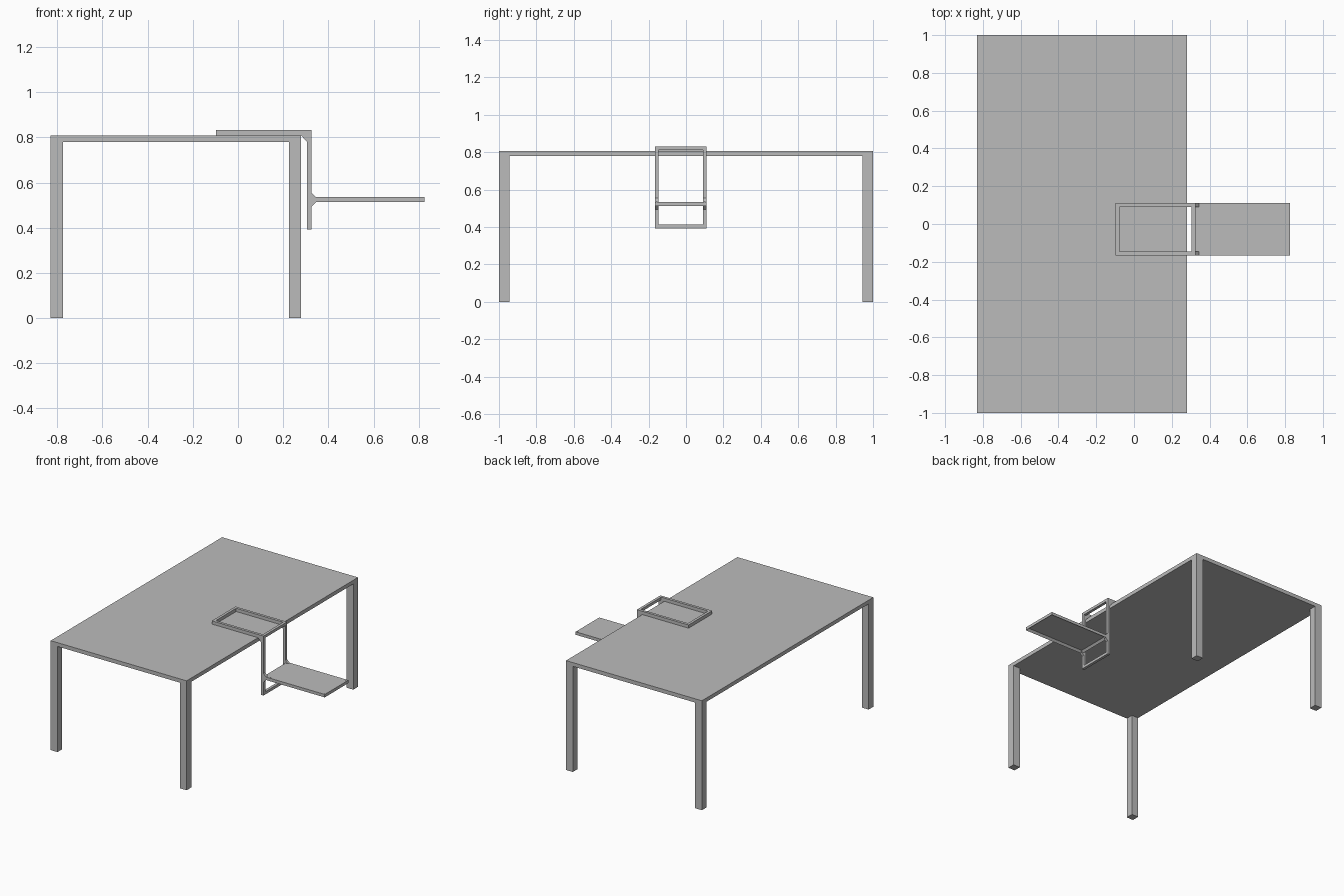
import bpy
import bmesh

if "Cube" in bpy.data.objects:
    bpy.data.objects.remove(bpy.data.objects["Cube"], do_unlink=True)

grey = bpy.data.materials.new("plain grey")
grey.use_nodes = True
colour = (0.5, 0.5, 0.5, 1)
grey.diffuse_color = colour
grey.node_tree.nodes["Principled BSDF"].inputs["Base Color"].default_value = colour


def finish(name, bm):
    bmesh.ops.recalc_face_normals(bm, faces=bm.faces)
    mesh = bpy.data.meshes.new(name)
    bm.to_mesh(mesh)
    bm.free()
    mesh.materials.append(grey)
    obj = bpy.data.objects.new(name, mesh)
    bpy.context.collection.objects.link(obj)
    return obj


def box_mesh(x, y, z):
    bm = bmesh.new()
    bmesh.ops.create_cube(bm, size=1)
    for v in bm.verts:
        v.co = [r[0] if c < 0 else r[1] for c, r in zip(v.co, (x, y, z))]
    return bm


def box(name, x, y, z):
    return finish(name, box_mesh(x, y, z))


def gusset(name, profile, y):
    """Extrude an x-z profile across y."""
    bm = bmesh.new()
    face = bm.faces.new([bm.verts.new((px, y[0], pz)) for px, pz in profile])
    out = bmesh.ops.extrude_face_region(bm, geom=[face])
    verts = [g for g in out["geom"] if isinstance(g, bmesh.types.BMVert)]
    bmesh.ops.translate(bm, verts=verts, vec=(0, y[1] - y[0], 0))
    return finish(name, bm)


# Table
X0, X1, TOP, UNDER, LEG = -0.83, 0.28, 0.808, 0.78, 0.055
box("table_top", (X0, X1), (-1, 1), (UNDER, TOP))
for side, x in (("right", X0), ("left", X1 - LEG)):
    for end, y in (("front", -1), ("back", 1 - LEG)):
        box(f"{end}_{side}_leg", (x, x + LEG), (y, y + LEG), (0, UNDER))

# Clamp frame lying on the table and hanging over its edge
BAR = 0.02
Y0, Y1 = -0.166, 0.11
FX0, FX1 = -0.098, 0.325
FZ0, FZ1 = 0.393, 0.832
inner = (Y0 + BAR, Y1 - BAR)
sides = (("front", (Y0, Y0 + BAR)), ("back", (Y1 - BAR, Y1)))
box("frame_inner_bar", (FX0, FX0 + BAR), inner, (TOP, FZ1))
box("frame_corner_bar", (FX1 - BAR, FX1), inner, (FZ1 - BAR, FZ1))
box("frame_bottom_bar", (FX1 - BAR, FX1), inner, (FZ0, FZ0 + BAR))
TZ0, TZ1 = 0.513, 0.535
for end, y in sides:
    box(f"{end}_top_rail", (FX0, FX1), y, (TOP, FZ1))
    box(f"{end}_upright", (FX1 - BAR, FX1), y, (FZ0, TOP))
    gusset(f"{end}_corner_gusset",
           [(X1, TOP), (FX1 - BAR, TOP), (FX1 - BAR, UNDER)], y)
    # Tray braces above and below the tray
    for place, z, rise in (("upper", TZ1, BAR), ("lower", TZ0, -BAR)):
        gusset(f"{end}_{place}_brace",
               [(FX1, z), (FX1 + BAR, z), (FX1, z + rise)], y)

# Tray with a rim and a hollow underside
bm = box_mesh((FX1, 0.825), (Y0, Y1), (TZ0, TZ1))
bm.normal_update()
bottom = min(bm.faces, key=lambda f: f.calc_center_median().z)
bmesh.ops.inset_region(bm, faces=[bottom], thickness=BAR)
bmesh.ops.translate(bm, verts=bottom.verts, vec=(0, 0, 0.015))
finish("tray", bm)

# Small screw heads in the tray corners
for i, x in enumerate((FX1 + 0.05, 0.815)):
    for j, y in enumerate((Y0 + 0.01, Y1 - 0.01)):
        bm = bmesh.new()
        bmesh.ops.create_cone(bm, cap_ends=True, segments=12, radius1=0.004,
                              radius2=0.004, depth=0.002)
        bmesh.ops.translate(bm, verts=bm.verts, vec=(x, y, TZ1))
        finish(f"tray_screw_{i}_{j}", bm)
